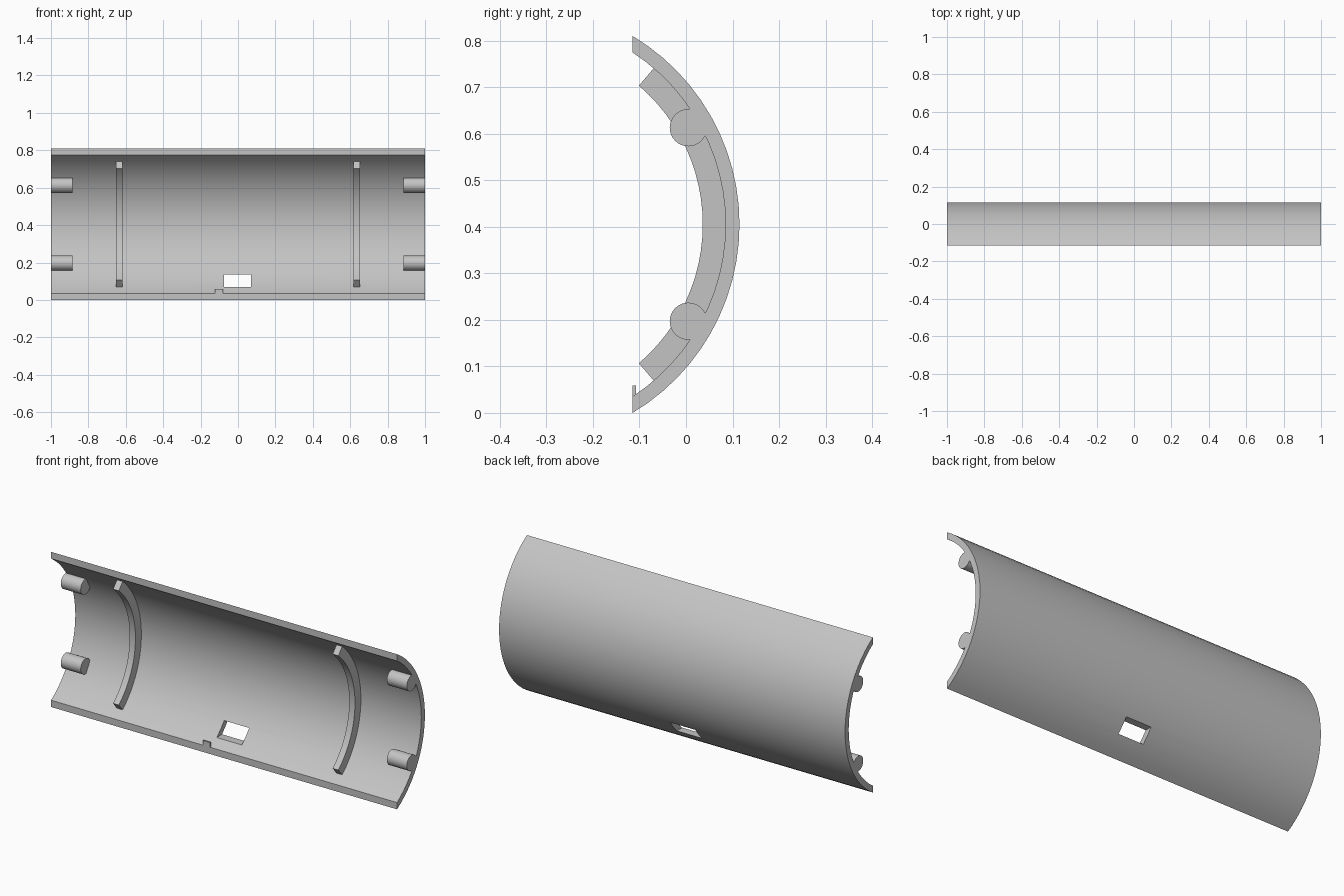
import bpy, bmesh
from math import sin, cos, acos, radians, pi

if "Cube" in bpy.data.objects:
    bpy.data.objects.remove(bpy.data.objects["Cube"], do_unlink=True)

AXIS_Y, AXIS_Z = -0.357, 0.405      # axis of the tube the shell is cut from
OUTER, INNER, RIB = 0.472, 0.442, 0.393
CUT = 0.242                         # distance from the axis to the flat cut

gray = bpy.data.materials.new("light gray")
gray.use_nodes = True
color = (0.55, 0.55, 0.55, 1)
gray.diffuse_color = color
gray.node_tree.nodes["Principled BSDF"].inputs["Base Color"].default_value = color


def arc(radius, half_angle, steps):
    """Points (y, z) from the bottom to the top of an arc around the axis."""
    angles = [half_angle * (2 * i / steps - 1) for i in range(steps + 1)]
    return [(AXIS_Y + radius * cos(a), AXIS_Z + radius * sin(a)) for a in angles]


def extrude(name, profile, x0, x1):
    """Solid made by sweeping a (y, z) profile along x."""
    bm = bmesh.new()
    face = bm.faces.new([bm.verts.new((x0, y, z)) for y, z in profile])
    swept = bmesh.ops.extrude_face_region(bm, geom=[face], use_keep_orig=True)
    verts = [v for v in swept["geom"] if isinstance(v, bmesh.types.BMVert)]
    bmesh.ops.translate(bm, verts=verts, vec=(x1 - x0, 0, 0))
    bmesh.ops.recalc_face_normals(bm, faces=bm.faces)
    mesh = bpy.data.meshes.new(name)
    bm.to_mesh(mesh)
    bm.free()
    mesh.materials.append(gray)
    obj = bpy.data.objects.new(name, mesh)
    bpy.context.collection.objects.link(obj)
    return obj


def select(obj):
    bpy.ops.object.select_all(action='DESELECT')
    obj.select_set(True)
    bpy.context.view_layer.objects.active = obj


def smooth(obj):
    select(obj)
    bpy.ops.object.shade_smooth_by_angle(angle=radians(25))


def box(y0, y1, z0, z1):
    return [(y0, z0), (y1, z0), (y1, z1), (y0, z1)]


# Curved shell, cut off flat at the front
outside = arc(OUTER, acos(CUT / OUTER), 24)
inside = arc(INNER, acos(CUT / INNER), 24)
shell = extrude("shell", outside + inside[::-1], -1, 1)

# Rectangular window through the lower wall
cutter = extrude("window_cutter", box(-0.3, 0.3, 0.07, 0.135), -0.075, 0.07)
cutter.hide_render = True
cut = shell.modifiers.new("window", 'BOOLEAN')
cut.operation = 'DIFFERENCE'
cut.solver = 'EXACT'
cut.object = cutter
select(shell)
bpy.ops.object.modifier_apply(modifier=cut.name)
bpy.data.objects.remove(cutter, do_unlink=True)
smooth(shell)

# Ribs and round pegs, the same at both ends
rib_profile = (arc(INNER + 0.004, radians(49.4), 24)
               + arc(RIB, radians(49.4), 24)[::-1])
for side, word in ((1, "left"), (-1, "right")):
    smooth(extrude(word + "_rib", rib_profile, side * 0.618, side * 0.651))
    for up, level in ((1, "upper"), (-1, "lower")):
        circle = [(0.005 + 0.04 * cos(pi * i / 16),
                   AXIS_Z + up * 0.208 + 0.04 * sin(pi * i / 16))
                  for i in range(32)]
        smooth(extrude(f"{word}_{level}_peg", circle, side * 0.885, side))

# Small locating tab on the lower edge
extrude("locating_tab", box(-0.115, -0.107, 0.025, 0.059), -0.123, -0.08)
